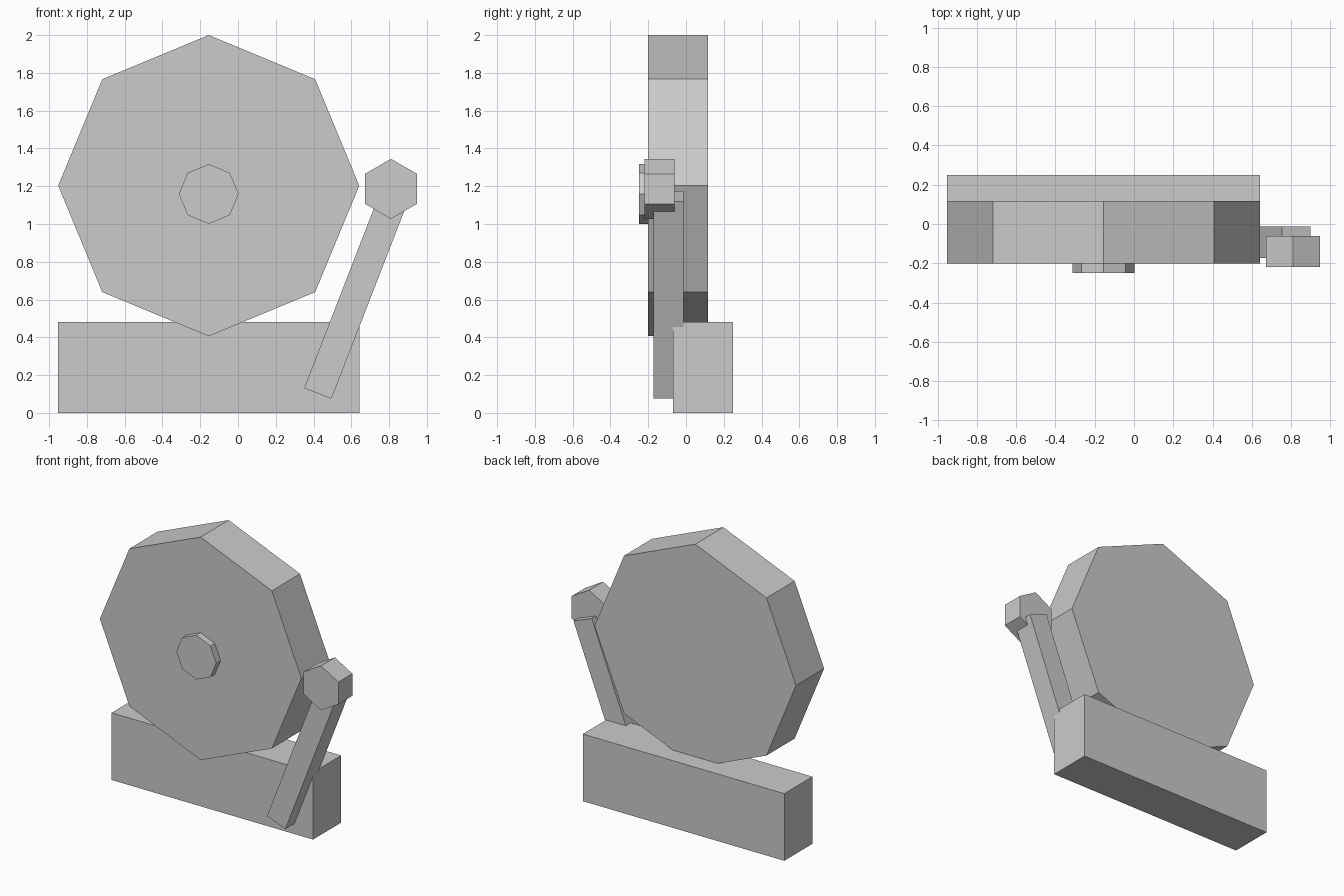
import bpy
from math import radians

cube = bpy.data.objects.get("Cube")
if cube:
    bpy.data.objects.remove(cube, do_unlink=True)

# Single plain grey
GREY = (0.6, 0.6, 0.6, 1)
grey = bpy.data.materials.new("plain grey")
grey.use_nodes = True
grey.diffuse_color = GREY
grey.node_tree.nodes["Principled BSDF"].inputs["Base Color"].default_value = GREY


def finish(name):
    ob = bpy.context.object
    ob.name = name
    ob.data.materials.append(grey)
    return ob


def box(name, centre, size, tilt=0):
    bpy.ops.mesh.primitive_cube_add(size=1, location=centre)
    ob = finish(name)
    ob.scale = size
    ob.rotation_euler.y = radians(tilt)
    return ob


def disc(name, sides, radius, x, z, front, back):
    """Upright prism along y with one corner pointing straight up."""
    bpy.ops.mesh.primitive_cylinder_add(
        vertices=sides, radius=radius, depth=back - front,
        location=(x, (front + back) / 2, z), rotation=(radians(90), 0, 0))
    return finish(name)


# Base block
box("base", (-0.155, 0.09, 0.24), (1.594, 0.318, 0.48))

# Octagonal bell and its centre boss
disc("bell", 8, 0.797, -0.155, 1.203, -0.201, 0.117)
disc("bell_boss", 8, 0.158, -0.155, 1.159, -0.25, -0.18)

# Leaning striker arm with a hexagonal head
box("striker_arm", (0.625, -0.093, 0.625), (0.155, 0.158, 1.12), 21.2)
disc("striker_head", 6, 0.159, 0.81, 1.186, -0.22, -0.062)
